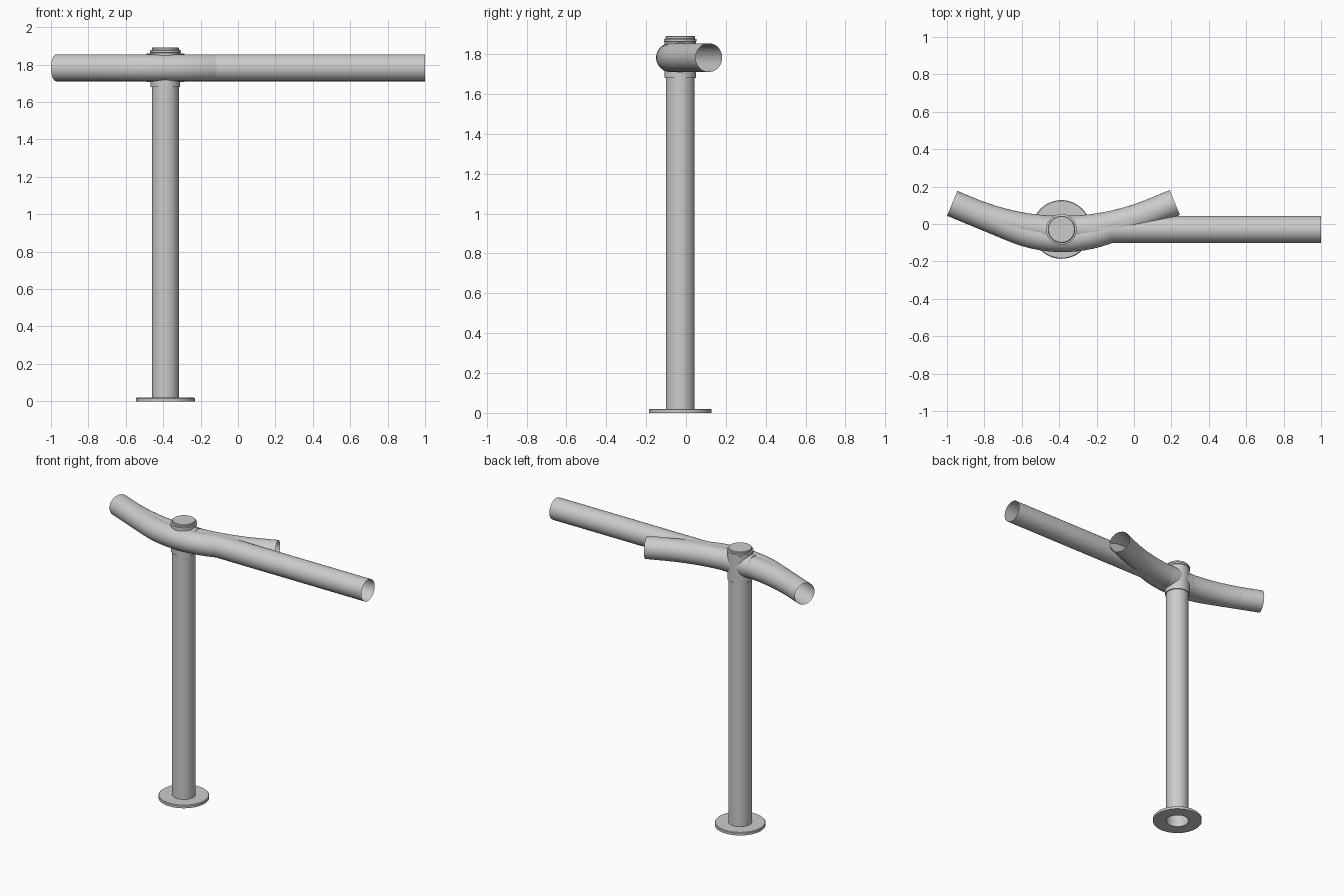
import bpy, bmesh, math
from mathutils import Vector

if "Cube" in bpy.data.objects:
    bpy.data.objects.remove(bpy.data.objects["Cube"])

CX, CY = -0.388, -0.029      # post axis
ZC, R = 1.783, 0.072         # rail height and tube radius
SEG = 48


def finish(name, bm):
    bmesh.ops.remove_doubles(bm, verts=bm.verts, dist=1e-5)
    bmesh.ops.recalc_face_normals(bm, faces=bm.faces)
    me = bpy.data.meshes.new(name)
    bm.to_mesh(me)
    bm.free()
    ob = bpy.data.objects.new(name, me)
    bpy.context.collection.objects.link(ob)
    bpy.ops.object.select_all(action='DESELECT')
    ob.select_set(True)
    bpy.context.view_layer.objects.active = ob
    bpy.ops.object.shade_smooth_by_angle(angle=math.radians(35))
    return ob


def bridge(bm, rings):
    for a, b in zip(rings, rings[1:]):
        for i in range(SEG):
            j = (i + 1) % SEG
            bm.faces.new((a[i], a[j], b[j], b[i]))


def lathe(name, profile, closed=False, cap=False):
    """Revolve (radius, z) points about the post axis."""
    bm = bmesh.new()
    pts = profile + profile[:1] if closed else profile
    rings = [[bm.verts.new((CX + r * math.cos(2 * math.pi * i / SEG),
                            CY + r * math.sin(2 * math.pi * i / SEG), z))
              for i in range(SEG)] for r, z in pts]
    bridge(bm, rings)
    if cap:
        bm.faces.new(rings[-1])
    return finish(name, bm)


def tube(name, path, radii=None):
    """Open tube along a plan path of (x, y) points at rail height."""
    bm = bmesh.new()
    rings = []
    for k, (x, y) in enumerate(path):
        a, b = path[max(k - 1, 0)], path[min(k + 1, len(path) - 1)]
        t = Vector((b[0] - a[0], b[1] - a[1], 0))
        t = t.normalized() if t.length else Vector((1, 0, 0))
        n = Vector((-t.y, t.x, 0))
        r = radii[k] if radii else R
        rings.append([bm.verts.new(Vector((x, y, ZC))
                      + n * (r * math.cos(2 * math.pi * i / SEG))
                      + Vector((0, 0, r * math.sin(2 * math.pi * i / SEG))))
                      for i in range(SEG)])
    bridge(bm, rings)
    return finish(name, bm)


def bend(y0, radius, x_left, x_right, limit=22.5, x_mid=-0.382, n=14):
    """Arc up to the limit angle each side, then straight tangent tails."""
    lim = math.radians(limit)
    ax, ay = radius * math.sin(lim), radius * (1 - math.cos(lim))

    def rise(x):
        d = abs(x - x_mid)
        if d <= ax:
            return y0 + radius - math.sqrt(radius ** 2 - d ** 2)
        return y0 + ay + (d - ax) * math.tan(lim)
    lo, hi = max(x_left, x_mid - ax), min(x_right, x_mid + ax)
    xs = [lo + (hi - lo) * i / n for i in range(n + 1)]
    if x_left < lo - 0.02:
        xs = [x_left, lo - 0.02] + xs
    if x_right > hi + 0.02:
        xs += [hi + 0.02, x_right]
    return [(x, rise(x)) for x in xs]


# Post and floor flange
lathe("post", [(R, 0.0), (R, 1.70)])
lathe("base_flange", [(R, 0), (0.157, 0), (0.157, 0.016), (0.153, 0.02), (R, 0.02)], closed=True)

# Tee fitting: upright sleeve and cross sleeve
lathe("tee_upright_sleeve", [(R, 1.68), (0.079, 1.68), (0.079, 1.865), (R, 1.865)])
tube("tee_cross_sleeve",
     [(CX - 0.1021, CY), (CX - 0.102, CY), (CX + 0.102, CY), (CX + 0.1021, CY)],
     [R - 0.002, 0.0755, 0.0755, R - 0.002])

# Top cap
lathe("cap", [(0.074, 1.86), (0.082, 1.864), (0.082, 1.876), (0.073, 1.878),
              (0.073, 1.888), (0.069, 1.892)], cap=True)

# Rails: tight front bend, wider rear bend, straight run
tube("front_bend", bend(-0.078, 0.68, -0.972, 0.10))
tube("rear_bend", bend(-0.029, 1.27, -0.83, 0.218))
tube("straight_rail", [(-0.30, -0.029), (1.0, -0.029)])
